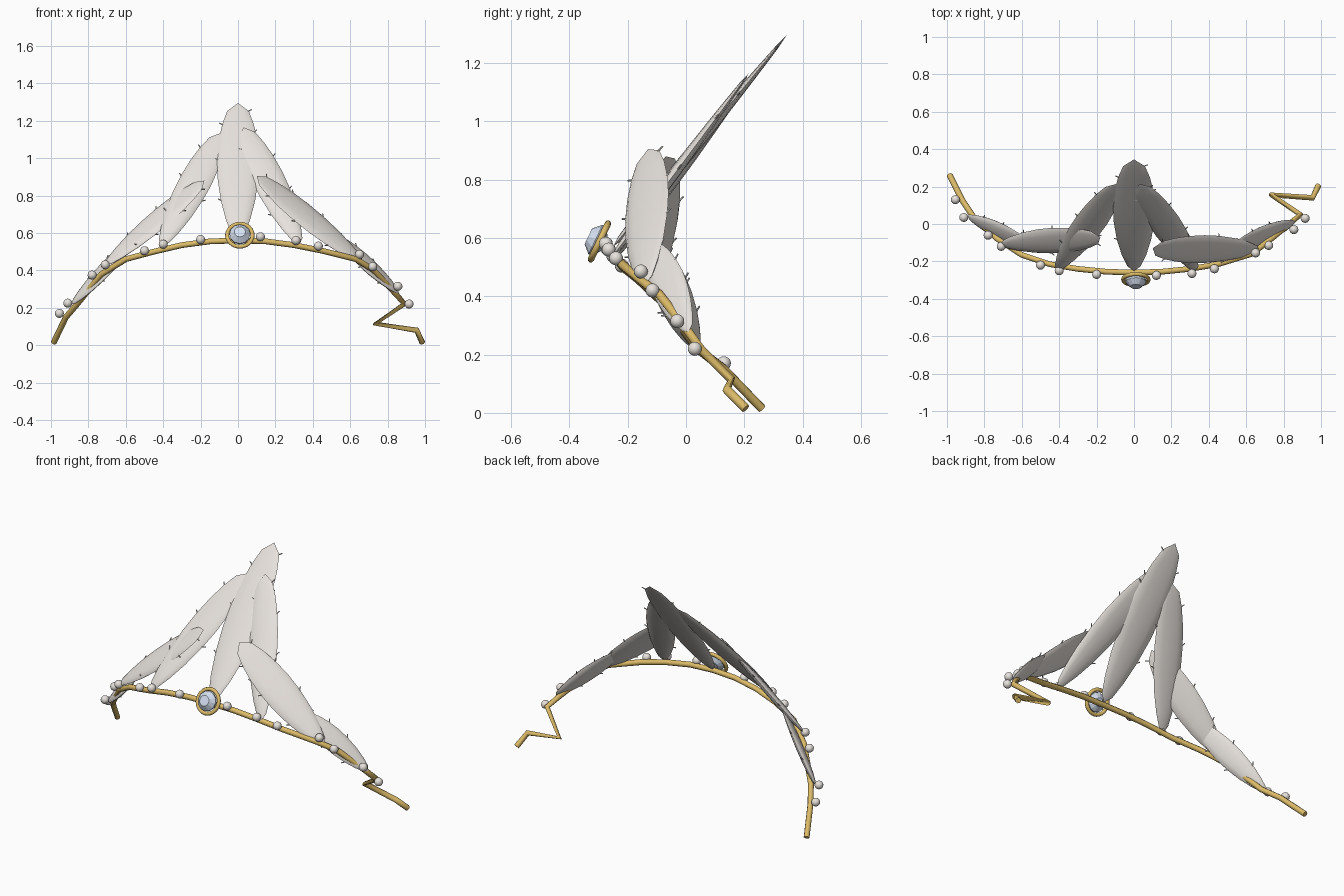
import bpy, bmesh, math
from mathutils import Vector, Matrix

if "Cube" in bpy.data.objects:
    bpy.data.objects.remove(bpy.data.objects["Cube"])


def mat(name, rgb):
    m = bpy.data.materials.new(name)
    m.diffuse_color = (*rgb, 1)
    m.use_nodes = True
    m.node_tree.nodes["Principled BSDF"].inputs["Base Color"].default_value = m.diffuse_color
    return m


GOLD = mat("gold", (0.72, 0.50, 0.14))
IVORY = mat("ivory", (0.80, 0.76, 0.72))
BLUE = mat("pale_blue", (0.68, 0.76, 0.90))


def finish(bm, name, material, angle=None):
    bmesh.ops.recalc_face_normals(bm, faces=bm.faces)
    me = bpy.data.meshes.new(name)
    bm.to_mesh(me)
    bm.free()
    ob = bpy.data.objects.new(name, me)
    bpy.context.collection.objects.link(ob)
    me.materials.append(material)
    if angle:
        bpy.ops.object.select_all(action='DESELECT')
        ob.select_set(True)
        bpy.context.view_layer.objects.active = ob
        bpy.ops.object.shade_smooth_by_angle(angle=math.radians(angle))
    return ob


def tube(name, pts, r, material):
    cu = bpy.data.curves.new(name, 'CURVE')
    cu.dimensions = '3D'
    cu.bevel_depth = r
    cu.bevel_resolution = 2
    cu.use_fill_caps = True
    sp = cu.splines.new('POLY')
    sp.points.add(len(pts) - 1)
    for p, co in zip(sp.points, pts):
        p.co = (*co, 1)
    cu.materials.append(material)
    ob = bpy.data.objects.new(name, cu)
    bpy.context.collection.objects.link(ob)
    bpy.ops.object.select_all(action='DESELECT')
    ob.select_set(True)
    bpy.context.view_layer.objects.active = ob
    bpy.ops.object.convert(target='MESH')


# (fraction of length, fraction of half width) of the feather outline
OUTLINE = [(0.04, 0.32), (0.14, 0.58), (0.28, 0.82), (0.44, 0.97), (0.58, 1.0),
           (0.72, 0.92), (0.84, 0.76), (0.94, 0.52)]


def feather(name, base, tip, normal, half, thick):
    base, tip = Vector(base), Vector(tip)
    d = tip - base
    w = d.cross(Vector(normal)).normalized()
    n = w.cross(d).normalized()
    bm = bmesh.new()
    rings = []
    for t, f in OUTLINE:
        th = thick * f * (1.15 - 0.75 * t)
        rings.append([bm.verts.new(base + d * t + w * (half * f * math.cos(a)) + n * (th * math.sin(a)))
                      for a in [2 * math.pi * k / 12 for k in range(12)]])
    for a, b in zip(rings, rings[1:]):
        for k in range(12):
            bm.faces.new((a[k], a[k - 1], b[k - 1], b[k]))
    for ring, p in ((rings[0], base), (rings[-1], tip)):
        v = bm.verts.new(p)
        for k in range(12):
            bm.faces.new((ring[k], ring[k - 1], v))
    finish(bm, name, IVORY, 40)
    # short barbs along the edges
    bm = bmesh.new()
    for i, (t, f) in enumerate(OUTLINE[2:8]):
        side = 1 if i % 2 else -1
        out = (w * side + d.normalized() * 0.7).normalized()
        c = base + d * t + w * (side * half * f * 0.97)
        m = Matrix.Translation(c) @ out.to_track_quat('Z', 'Y').to_matrix().to_4x4()
        bmesh.ops.create_cone(bm, cap_ends=True, segments=6, radius1=0.004,
                              radius2=0.003, depth=0.04, matrix=m)
    finish(bm, name + "_barbs", IVORY)


# gold headband with a kinked right end
tube("headband", [(-0.985, 0.26, 0.015), (-0.92, 0.13, 0.15), (-0.86, 0.04, 0.22),
                  (-0.73, -0.08, 0.38), (-0.60, -0.165, 0.46), (-0.45, -0.215, 0.50),
                  (-0.30, -0.24, 0.535), (-0.15, -0.255, 0.555), (0, -0.26, 0.56),
                  (0.15, -0.255, 0.555), (0.30, -0.24, 0.535), (0.45, -0.215, 0.505),
                  (0.63, -0.16, 0.46), (0.72, -0.09, 0.405), (0.83, 0.0, 0.29),
                  (0.89, 0.05, 0.22), (0.735, 0.155, 0.115), (0.955, 0.14, 0.08),
                  (0.985, 0.205, 0.015)], 0.016, GOLD)

# feathers
BACK = (0, -0.76, 0.64)
feather("centre_feather", (0, -0.25, 0.57), (0, 0.345, 1.295), BACK, 0.112, 0.024)
feather("inner_feather_left", (-0.41, -0.245, 0.53), (-0.09, 0.215, 1.135), BACK, 0.088, 0.024)
feather("inner_feather_right", (0.33, -0.25, 0.54), (0.03, 0.215, 1.165), BACK, 0.088, 0.024)
feather("outer_feather_left", (-0.71, -0.11, 0.43), (-0.18, -0.07, 0.88), (-0.48, -0.6, 0.58), 0.085, 0.024)
feather("outer_feather_right", (0.67, -0.14, 0.44), (0.10, -0.13, 0.905), (0.48, -0.6, 0.58), 0.095, 0.024)
feather("lower_feather_left", (-0.89, 0.04, 0.22), (-0.54, -0.12, 0.58), (-0.6, -0.5, 0.5), 0.065, 0.022)
feather("lower_feather_right", (0.86, 0.01, 0.28), (0.53, -0.12, 0.58), (0.6, -0.5, 0.5), 0.065, 0.022)

# pearls along the band
PEARLS = [(-0.955, 0.13, 0.17), (-0.91, 0.035, 0.225), (-0.78, -0.06, 0.375),
          (-0.71, -0.12, 0.43), (-0.5, -0.22, 0.505), (-0.4, -0.25, 0.54),
          (-0.2, -0.27, 0.565), (0.12, -0.275, 0.58), (0.31, -0.265, 0.56),
          (0.43, -0.24, 0.53), (0.65, -0.155, 0.485), (0.72, -0.115, 0.42),
          (0.855, -0.03, 0.315), (0.915, 0.03, 0.22)]
bm = bmesh.new()
for p in PEARLS:
    bmesh.ops.create_uvsphere(bm, u_segments=16, v_segments=10, radius=0.024,
                              matrix=Matrix.Translation(p))
finish(bm, "pearls", IVORY, 60)

# tilted gem and its gold setting
axis = Vector((0, -0.9, 0.43)).normalized()
rot = axis.to_track_quat('Z', 'Y').to_matrix().to_4x4()
place = Matrix.Translation((0.01, -0.297, 0.588)) @ rot
bpy.ops.mesh.primitive_torus_add(major_radius=0.068, minor_radius=0.011,
                                 major_segments=24, minor_segments=8)
ring = bpy.context.object
ring.name = "gem_setting"
ring.matrix_world = place
ring.data.materials.append(GOLD)
bpy.ops.object.shade_smooth_by_angle(angle=math.radians(50))

bm = bmesh.new()
prev = None
for r, h in [(0.025, -0.02), (0.054, 0.0), (0.056, 0.015), (0.030, 0.042)]:
    cur = [bm.verts.new(place @ Vector((r * math.cos(k * math.pi / 6), r * math.sin(k * math.pi / 6), h)))
           for k in range(12)]
    if prev:
        for k in range(12):
            bm.faces.new((prev[k], prev[k - 1], cur[k - 1], cur[k]))
    else:
        bm.faces.new(cur)
    prev = cur
bm.faces.new(prev)
finish(bm, "gem", BLUE)
